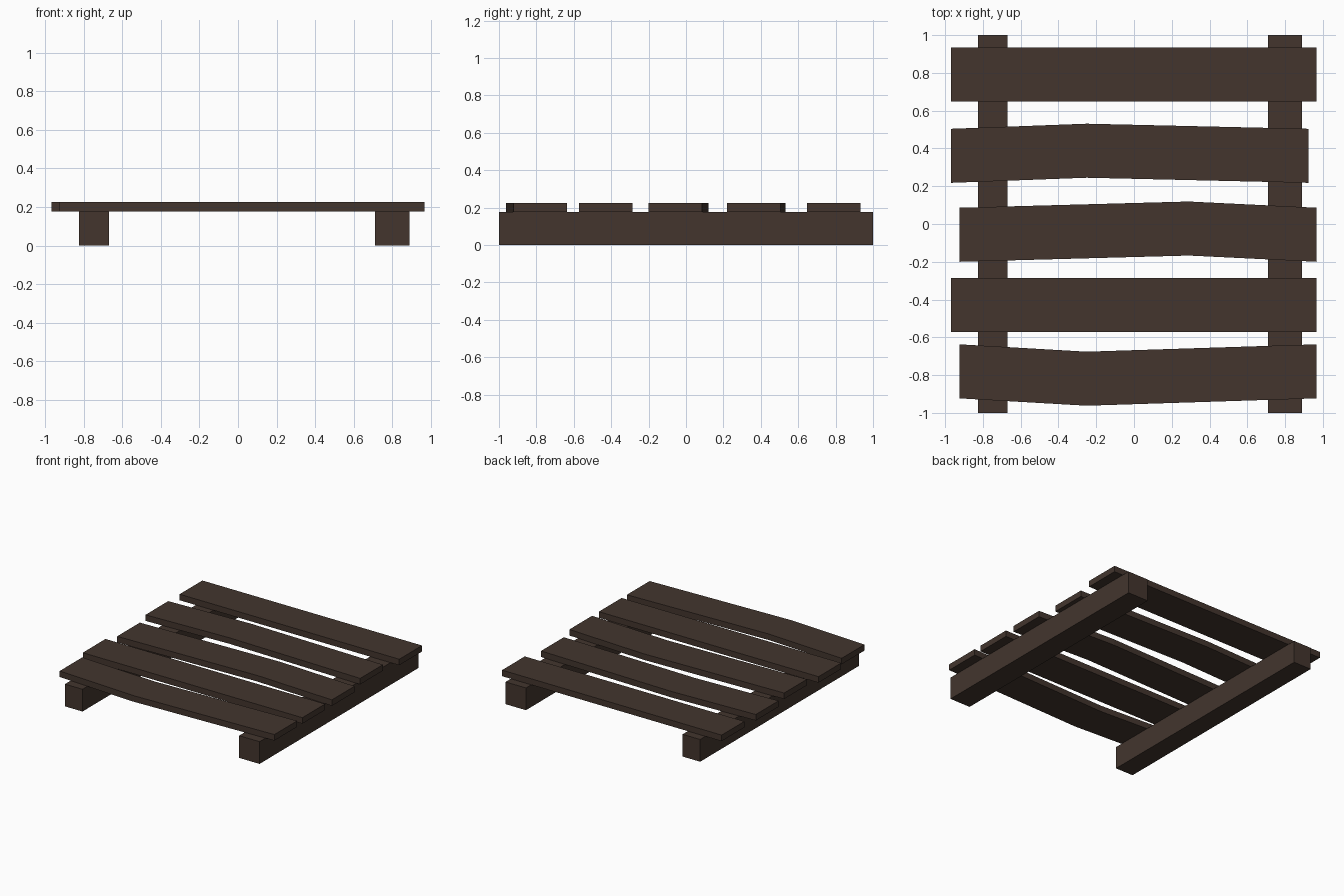
import bpy

if "Cube" in bpy.data.objects:
    bpy.data.objects.remove(bpy.data.objects["Cube"])

wood = bpy.data.materials.new("dark_brown_wood")
wood.diffuse_color = (0.056, 0.036, 0.027, 1)
wood.use_nodes = True
wood.node_tree.nodes["Principled BSDF"].inputs["Base Color"].default_value = wood.diffuse_color


def board(name, stations, width, z0, z1):
    """Extruded board along x; stations are (x, lower y) points."""
    outline = stations + [(x, y + width) for x, y in reversed(stations)]
    n = len(outline)
    m = len(stations)
    verts = [(x, y, z) for z in (z0, z1) for x, y in outline]
    faces = []
    for i in range(m - 1):
        j = n - 1 - i
        faces.append((i, j, j - 1, i + 1))                       # underside
        faces.append((n + i, n + i + 1, n + j - 1, n + j))       # top
    for i in range(n):
        k = (i + 1) % n
        faces.append((i, k, n + k, n + i))                       # edges
    mesh = bpy.data.meshes.new(name)
    mesh.from_pydata(verts, [], faces)
    mesh.materials.append(wood)
    obj = bpy.data.objects.new(name, mesh)
    bpy.context.collection.objects.link(obj)


# Two supporting beams running front to back
board("left_beam", [(-0.825, -1), (-0.67, -1)], 2, 0, 0.177)
board("right_beam", [(0.71, -1), (0.89, -1)], 2, 0, 0.177)

# Five planks across, three of them bent: left x, right x, end y, bend x, bend y
planks = [
    (-0.925, 0.967, -0.923, -0.25, -0.962),
    (-0.968, 0.967, -0.571, None, None),
    (-0.925, 0.967, -0.200, 0.29, -0.167),
    (-0.968, 0.924, 0.218, -0.25, 0.245),
    (-0.968, 0.967, 0.648, None, None),
]
for i, (xl, xr, y, bx, by) in enumerate(planks):
    stations = [(xl, y)] + ([(bx, by)] if bx is not None else []) + [(xr, y)]
    board(f"plank_{i + 1}", stations, 0.286, 0.177, 0.225)
